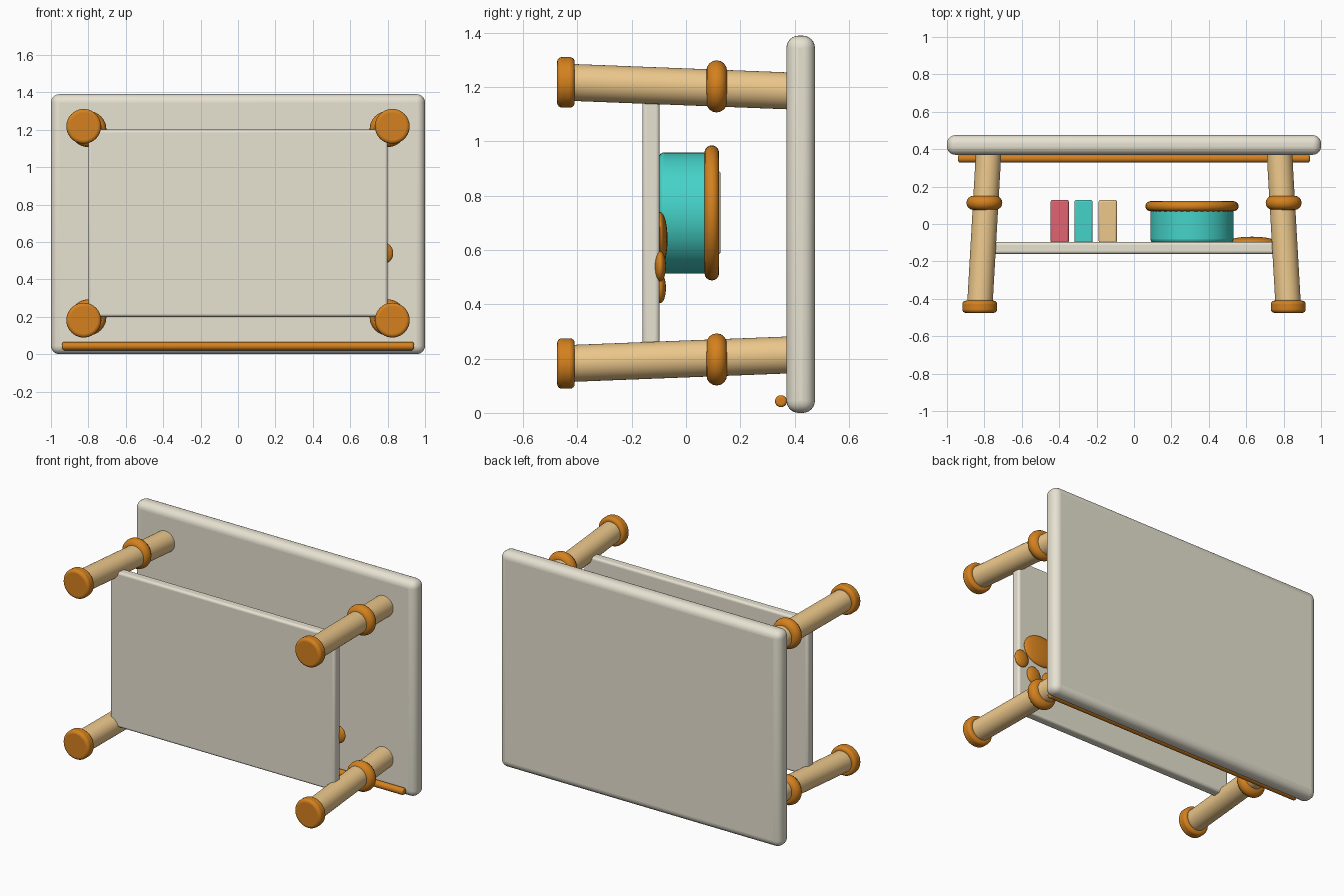
import bpy
from mathutils import Vector
from math import pi

if "Cube" in bpy.data.objects:
    bpy.data.objects.remove(bpy.data.objects["Cube"])


def material(name, rgb):
    m = bpy.data.materials.new(name)
    m.diffuse_color = (*rgb, 1)
    m.use_nodes = True
    m.node_tree.nodes["Principled BSDF"].inputs["Base Color"].default_value = m.diffuse_color
    return m


CREAM = material("cream", (0.80, 0.76, 0.64))
TAN = material("tan wood", (0.85, 0.58, 0.26))
ORANGE = material("orange", (0.66, 0.22, 0.013))
TEAL = material("teal", (0.06, 0.65, 0.58))
PINK = material("pink", (0.75, 0.13, 0.17))


def finish(name, mat, bevel=0, segments=4):
    o = bpy.context.object
    o.name = name
    o.data.materials.append(mat)
    bpy.ops.object.transform_apply(location=False, rotation=False, scale=True)
    if bevel:
        b = o.modifiers.new("Rounded edges", 'BEVEL')
        b.width, b.segments, b.limit_method = bevel, segments, 'ANGLE'
    bpy.ops.object.shade_smooth_by_angle(angle=pi / 5)
    return o


def box(name, lo, hi, mat, bevel, segments=4):
    lo, hi = Vector(lo), Vector(hi)
    bpy.ops.mesh.primitive_cube_add(size=1, location=(lo + hi) / 2)
    bpy.context.object.scale = hi - lo
    return finish(name, mat, bevel, segments)


def rod(name, a, b, r, mat, bevel=0):
    a, b = Vector(a), Vector(b)
    d = b - a
    bpy.ops.mesh.primitive_cylinder_add(
        vertices=40, radius=r, depth=d.length, location=(a + b) / 2,
        rotation=d.to_track_quat('Z', 'Y').to_euler())
    return finish(name, mat, bevel)


def ring(name, loc, axis, major, minor, mat):
    bpy.ops.mesh.primitive_torus_add(
        major_segments=48, minor_segments=16, location=loc,
        rotation=Vector(axis).to_track_quat('Z', 'Y').to_euler(),
        major_radius=major, minor_radius=minor)
    return finish(name, mat)


def blob(name, loc, size, mat):
    bpy.ops.mesh.primitive_uv_sphere_add(segments=32, ring_count=16, radius=1, location=loc)
    bpy.context.object.scale = size
    return finish(name, mat)


# Table top, lower shelf and edge trim (the table lies with its top towards +y)
box("table_top", (-1, 0.37, 0), (1, 0.475, 1.39), CREAM, 0.045, 6)
box("shelf", (-0.8, -0.16, 0.2), (0.8, -0.097, 1.2), CREAM, 0.015)
rod("edge_trim", (-0.94, 0.35, 0.043), (0.94, 0.35, 0.043), 0.022, ORANGE, 0.01)

# Splayed legs with feet and collars
MID = 0.70
for sx, side in ((-1, "left"), (1, "right")):
    for sz, end in ((-1, "lower"), (1, "upper")):
        tag = f"{side}_{end}"
        a = Vector((sx * 0.824, -0.43, MID + sz * 0.518))
        b = Vector((sx * 0.777, 0.39, MID + sz * 0.486))
        rod("leg_" + tag, a, b, 0.068, TAN)
        rod("foot_" + tag, (sx * 0.825, -0.475, MID + sz * 0.518),
            (sx * 0.825, -0.41, MID + sz * 0.518), 0.093, ORANGE, 0.018)
        ring("collar_" + tag, (sx * 0.8, 0.113, MID + sz * 0.503), (0, 1, 0),
             0.058, 0.038, ORANGE)

# Books standing on the shelf
for x, mat, n in ((-0.397, PINK, "pink"), (-0.27, TEAL, "teal"), (-0.14, TAN, "tan")):
    box("book_" + n, (x - 0.049, -0.1, 0.585), (x + 0.049, 0.128, 0.89), mat, 0.01, 3)

# Round bowl with a thick rim
rod("bowl", (0.31, -0.1, 0.737), (0.31, 0.1, 0.737), 0.223, TEAL, 0.02)
ring("bowl_rim", (0.31, 0.095, 0.737), (0, 1, 0), 0.222, 0.027, ORANGE)

# Paw print on the shelf
blob("paw_pad", (0.63, -0.095, 0.64), (0.13, 0.027, 0.1), ORANGE)
for i, (dx, z) in enumerate(((-0.15, 0.54), (-0.058, 0.46), (0.058, 0.46), (0.15, 0.54))):
    blob(f"paw_toe_{i + 1}", (0.63 + dx, -0.095, z), (0.05, 0.021, 0.056), ORANGE)
